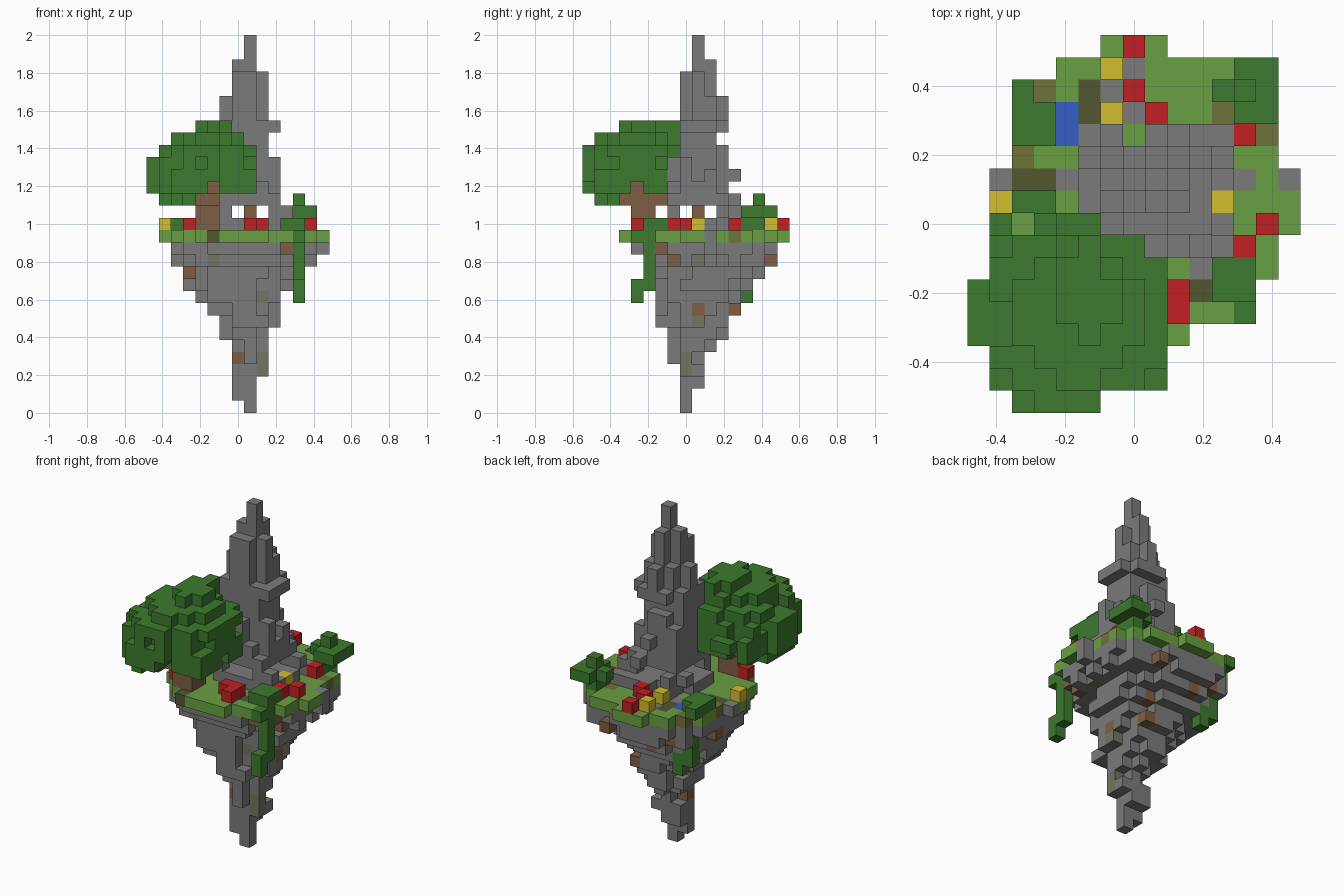
import bpy, bmesh, random
from mathutils import Vector

cube = bpy.data.objects.get("Cube")
if cube:
    bpy.data.objects.remove(cube)

random.seed(4)
SIZE = 2 / 31                      # edge of one block
ORIGIN = Vector((-7.5, -8.5, 0))   # grid corner, in blocks

# Flat colours, given as display hex and turned into linear values
COLOURS = {
    "stone": "7B7B7B", "mossy_stone": "727562", "bark": "7E5F45", "grass": "69A042",
    "leaf": "3D7A2E", "red_petal": "C22023", "yellow_petal": "D2BD2D",
    "water": "365DC7", "dry_grass": "6E7238", "dark_soil": "535631",
}
NAMES = list(COLOURS)


def linear(code, at):
    v = int(code[at:at + 2], 16) / 255
    return ((v + 0.055) / 1.055) ** 2.4


def make_material(name, code):
    mat = bpy.data.materials.new(name)
    mat.use_nodes = True
    rgba = tuple(linear(code, at) for at in (0, 2, 4)) + (1,)
    mat.diffuse_color = rgba
    mat.node_tree.nodes["Principled BSDF"].inputs["Base Color"].default_value = rgba
    return mat


MATERIALS = [make_material(n, c) for n, c in COLOURS.items()]
taken = {}


class Part:
    """A set of coloured blocks that becomes one mesh object."""

    def __init__(self, name):
        self.name, self.blocks = name, {}

    def put(self, i, j, k, colour):
        cell = (i, j, k)
        if taken.setdefault(cell, self) is self:
            self.blocks[cell] = colour

    def column(self, i, j, low, high, colour):
        for k in range(low, high + 1):
            self.put(i, j, k, colour)

    def scatter(self, k, colour, places):
        for i, j in places:
            self.put(i, j, k, colour)

    def disc(self, k, bounds, colour, power=2.0, rough=0.0):
        """Rounded layer filling the inclusive bounds i0, i1, j0, j1."""
        i0, i1, j0, j1 = bounds
        ci, cj = (i0 + i1) / 2, (j0 + j1) / 2
        ri, rj = (i1 - i0 + 1) / 2, (j1 - j0 + 1) / 2
        for i in range(i0, i1 + 1):
            for j in range(j0, j1 + 1):
                reach = (abs(i - ci) / ri) ** power + (abs(j - cj) / rj) ** power
                if reach <= 1.01 + random.uniform(-rough, rough):
                    self.put(i, j, k, colour)

    def speck(self, axis, sign, across, k, colour):
        """Recolour the outermost block met along an axis."""
        line = [c for c in self.blocks if c[1 - axis] == across and c[2] == k]
        if line:
            self.blocks[max(line, key=lambda c: sign * c[axis])] = colour

    def build(self):
        bm = bmesh.new()
        for cell, colour in self.blocks.items():
            for axis in range(3):
                for sign in (-1, 1):
                    step = [0, 0, 0]
                    step[axis] = sign
                    if tuple(a + b for a, b in zip(cell, step)) in self.blocks:
                        continue
                    normal = Vector(step)
                    u = Vector((0, 0, 0))
                    u[(axis + 1) % 3] = 0.5
                    v = normal.cross(u)
                    mid = Vector(cell) + Vector((0.5, 0.5, 0.5)) + normal / 2 + ORIGIN
                    corners = (mid - u - v, mid + u - v, mid + u + v, mid - u + v)
                    face = bm.faces.new([bm.verts.new(p * SIZE) for p in corners])
                    face.material_index = NAMES.index(colour)
        bmesh.ops.remove_doubles(bm, verts=bm.verts, dist=SIZE / 100)
        bmesh.ops.dissolve_limit(bm, angle_limit=0.01, verts=bm.verts, edges=bm.edges,
                                 delimit={'MATERIAL'})
        mesh = bpy.data.meshes.new(self.name)
        bm.to_mesh(mesh)
        bm.free()
        for mat in MATERIALS:
            mesh.materials.append(mat)
        bpy.context.collection.objects.link(bpy.data.objects.new(self.name, mesh))


# Hanging vines with the bushes they grow from
vine = Part("front_vine")
vine.column(12, 5, 10, 15, "leaf")
vine.column(12, 4, 9, 10, "leaf")
vine.scatter(14, "leaf", [(11, 6), (12, 6), (12, 4)])
vine.scatter(15, "leaf", [(11, 5), (11, 6), (12, 6)])
back_vine = Part("back_vine")
back_vine.column(3, 13, 10, 15, "leaf")
back_vine.column(4, 13, 9, 10, "leaf")
back_vine.scatter(15, "leaf", [(2, 12), (2, 13), (2, 14), (3, 12)])
bush = Part("bush")
bush.column(12, 14, 15, 17, "leaf")
bush.put(12, 13, 15, "leaf")
bush.scatter(16, "leaf", [(11, 14), (13, 14), (12, 13), (12, 15), (13, 13), (13, 15)])

# Flowers on the meadow
flowers = Part("flowers")
flowers.scatter(15, "red_petal", [(9, 4), (9, 5), (8, 5), (12, 7), (13, 8), (12, 12),
                                  (7, 16), (7, 14), (8, 13), (3, 5)])
flowers.scatter(15, "yellow_petal", [(1, 9), (6, 15), (6, 13), (11, 9)])

# Meadow: one span of blocks per row, front to back, then coloured patches
meadow = Part("meadow")
spans = ["5-9", "4-12", "3-12", "2-13", "2-13", "2-14", "1-14", "1-14", "2-13",
         "2-13", "2-13", "3-12", "4-11", "6-8"]
for row, span in enumerate(spans, 3):
    first, last = map(int, span.split("-"))
    for i in range(first, last + 1):
        meadow.put(i, row, 14, "grass")
meadow.scatter(14, "water", [(4, 12), (4, 13)])
meadow.scatter(14, "dry_grass", [(3, 14), (11, 13), (13, 12), (2, 11)])
meadow.scatter(14, "dark_soil", [(5, 13), (5, 14), (2, 10), (3, 10), (10, 5), (5, 3)])
meadow.scatter(14, "stone", [(1, 10), (14, 10), (10, 6), (4, 10), (6, 14), (7, 15),
                             (7, 13), (12, 10), (5, 12), (5, 8)])

# Hanging rock below the meadow, from the tip upward
rock = Part("hanging_rock")
for k, bounds in enumerate([
        (8, 8, 8, 8), (7, 8, 8, 8), (7, 8, 8, 9), (7, 9, 8, 9), (7, 9, 7, 9),
        (7, 9, 7, 10), (6, 9, 7, 11), (6, 10, 6, 11), (5, 10, 6, 12), (4, 10, 6, 12),
        (3, 11, 6, 13), (3, 11, 6, 14), (2, 13, 5, 15), (2, 13, 4, 15)]):
    if k < 8:
        rock.disc(k, bounds, "stone", 1.65)
    else:
        rock.disc(k, bounds, "stone", 2.7 if k > 12 else 2.1, 0.17)
rock.scatter(3, "stone", [(7, 8), (7, 9), (9, 8)])
rock.scatter(2, "stone", [(7, 8), (8, 9)])
rock.scatter(13, "stone", [(14, 10), (2, 9), (13, 10)])
for across, k in [(3, 11), (7, 4), (11, 13)]:
    rock.speck(1, -1, across, k, "bark")
for across, k in [(9, 9), (9, 3), (5, 12)]:
    rock.speck(1, -1, across, k, "mossy_stone")
for across, k in [(15, 12), (12, 8), (9, 8), (7, 12), (6, 13)]:
    rock.speck(0, 1, across, k, "bark")
for across, k in [(9, 7), (8, 4), (9, 12)]:
    rock.speck(0, 1, across, k, "mossy_stone")
for across, k in [(6, 11), (9, 10), (4, 12)]:
    rock.speck(1, 1, across, k, "bark")
for across, k in [(8, 11), (11, 12), (9, 9)]:
    rock.speck(0, -1, across, k, "bark")

# Spire standing on four legs around a small post
spire = Part("spire")
spire.disc(15, (5, 11, 7, 11), "stone", 2.5)
spire.scatter(15, "stone", [(6, 12), (8, 12), (9, 12), (10, 12), (11, 12)])
for i in (6, 10):
    for j in (7, 11):
        spire.column(i, j, 16, 17, "stone")
spire.scatter(16, "stone", [(5, 11), (11, 11), (11, 7), (6, 12)])
for k, bounds in enumerate([
        (6, 10, 7, 11), (6, 9, 8, 11), (6, 9, 8, 11), (6, 9, 8, 11), (6, 9, 8, 11),
        (6, 9, 8, 10), (6, 10, 8, 11)], 17):
    spire.disc(k, bounds, "stone")
# Boulders climbing the sides of the spire
for i, j, top in [(8, 7, 20), (7, 7, 19), (9, 7, 18), (10, 8, 20), (10, 10, 19),
                  (10, 9, 18), (9, 8, 21), (6, 8, 23), (6, 11, 20)]:
    spire.column(i, j, 17, top, "stone")
spire.put(10, 8, 23, "stone")
spire.put(9, 12, 17, "stone")
spire.put(8, 12, 19, "stone")
# Slim upper part: a cross of columns with small ledges
for i, j in [(7, 9), (9, 9), (8, 8), (8, 10), (7, 8)]:
    spire.column(i, j, 24, 27, "stone")
for i, j in [(6, 9), (8, 11), (7, 10), (9, 10)]:
    spire.column(i, j, 24, 25, "stone")
spire.column(8, 9, 24, 30, "stone")
spire.scatter(28, "stone", [(7, 9), (8, 10)])
post = Part("post")
post.put(8, 9, 16, "bark")

# Tree: trunk with spreading branches, then the rounded crown
trunk = Part("trunk")
for i in (4, 5):
    for j in (4, 5):
        trunk.column(i, j, 15, 17, "bark")
trunk.scatter(17, "bark", [(4, 3), (5, 3), (5, 6), (4, 6)])
trunk.put(5, 4, 18, "bark")
crown = Part("tree_crown")
for k, bounds in enumerate([
        (1, 3, 1, 6), (0, 8, 0, 8), (0, 8, 0, 8), (0, 8, 0, 8), (1, 8, 0, 8),
        (2, 7, 1, 7), (4, 6, 3, 7)], 17):
    crown.disc(k, bounds, "leaf", 1.9)
for k in (18, 19):
    crown.scatter(k, "leaf", [(8, 1), (8, 2), (8, 6), (8, 7), (2, 0), (1, 8), (1, 1)])
crown.scatter(19, "leaf", [(2, 9), (3, 9)])
# Openings around the branch and scattered notches in the foliage
for cell in list(crown.blocks):
    i, j, k = cell
    by_branch = k == 18 and ((i == 5 and j < 4) or (j == 4 and i > 5))
    on_skin = any(n not in crown.blocks for n in ((i - 1, j, k), (i + 1, j, k),
                                                  (i, j - 1, k), (i, j + 1, k)))
    if by_branch or (k != 19 and on_skin and random.random() < 0.08):
        del crown.blocks[cell]

for part in (vine, back_vine, bush, flowers, meadow, rock, spire, post, trunk, crown):
    part.build()
